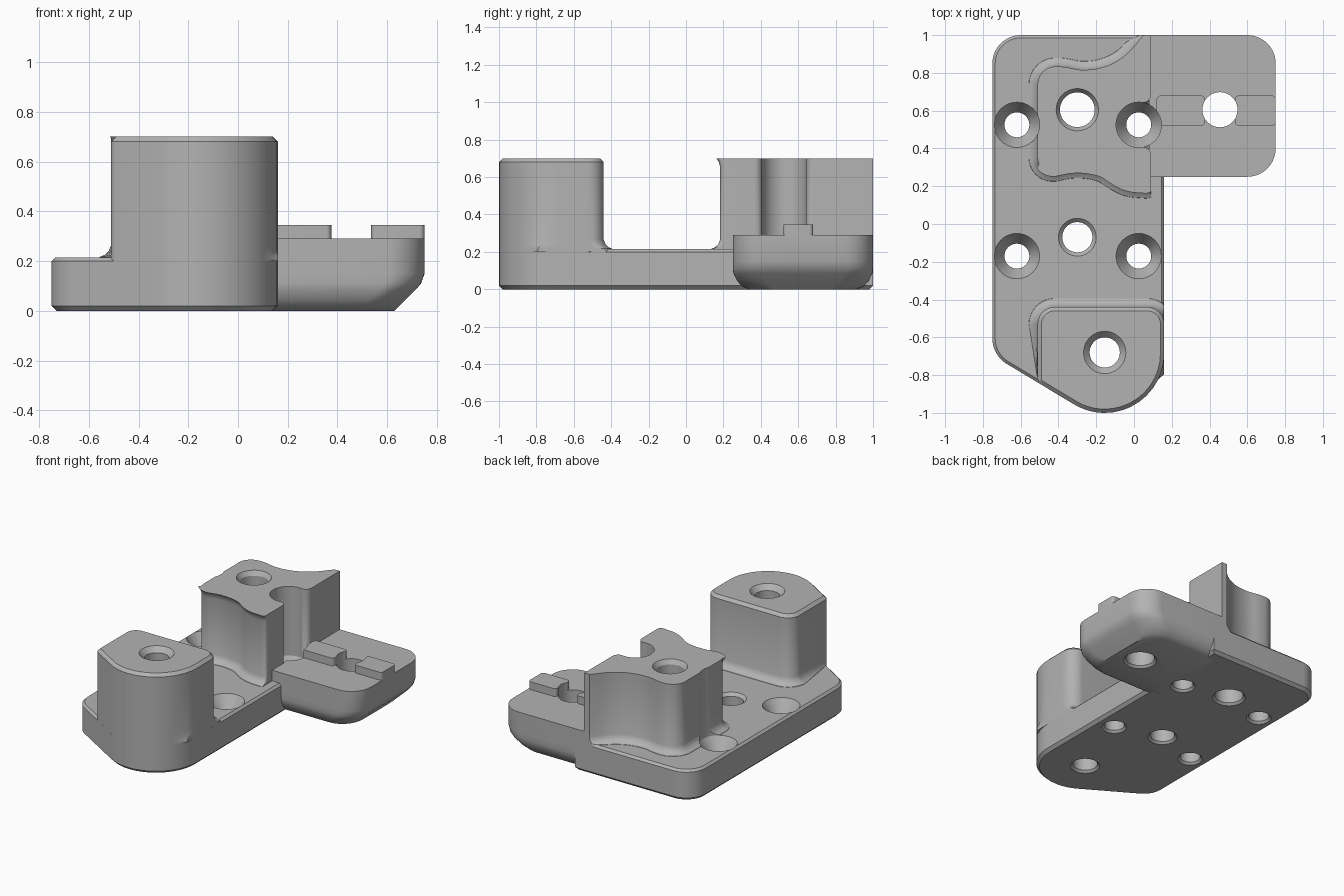
import bpy, bmesh, math
from mathutils import Vector

cube = bpy.data.objects.get("Cube")
if cube:
    bpy.data.objects.remove(cube, do_unlink=True)

grey = bpy.data.materials.new("machined_grey")
grey.use_nodes = True
grey.diffuse_color = (0.45, 0.45, 0.45, 1)
grey.node_tree.nodes["Principled BSDF"].inputs["Base Color"].default_value = (0.45, 0.45, 0.45, 1)


def rounded(corners, steps=10):
    """Closed outline from (x, y, setback) corners, each rounded by a circular arc."""
    pts = []
    n = len(corners)
    for i, (x, y, s) in enumerate(corners):
        p = Vector((x, y))
        a = (Vector(corners[i - 1][:2]) - p).normalized()
        b = (Vector(corners[(i + 1) % n][:2]) - p).normalized()
        if s == 0:
            pts.append(p)
            continue
        w = math.sin(a.angle(b) / 2)
        for k in range(steps + 1):
            t = k / steps
            c0, c1, c2 = (1 - t) ** 2, 2 * w * t * (1 - t), t * t
            pts.append((c0 * (p + a * s) + c1 * p + c2 * (p + b * s)) / (c0 + c1 + c2))
    return [p for i, p in enumerate(pts) if (p - pts[i - 1]).length > 1e-4]


def offset(pts, d, weight):
    """Move a counter-clockwise outline outward by d, scaled per point."""
    out = []
    for i, p in enumerate(pts):
        e, f = (p - pts[i - 1]).normalized(), (pts[(i + 1) % len(pts)] - p).normalized()
        m = Vector((e.y + f.y, -e.x - f.x)).normalized()
        miter = max(0.5, m.dot(Vector((e.y, -e.x))))
        out.append(p + m * (d * weight(p) / miter))
    return out


def skin(bm, rings):
    """Close a stack of (z, outline) rings into a solid."""
    rows = [[bm.verts.new((p.x, p.y, z)) for p in pts] for z, pts in rings]
    n = len(rows[0])
    for lo, hi in zip(rows, rows[1:]):
        for i in range(n):
            j = (i + 1) % n
            bm.faces.new((lo[i], lo[j], hi[j], hi[i]))
    bm.faces.new(rows[0][::-1])
    bm.faces.new(rows[-1])


def make(name, bm):
    bmesh.ops.recalc_face_normals(bm, faces=bm.faces)
    mesh = bpy.data.meshes.new(name)
    bm.to_mesh(mesh)
    bm.free()
    mesh.materials.append(grey)
    ob = bpy.data.objects.new(name, mesh)
    bpy.context.collection.objects.link(ob)
    return ob


def loft(name, pts, levels, weight=lambda p, z: 1, limit=None):
    bm = bmesh.new()
    rings = []
    for z, d in levels:
        ring = offset(pts, d, lambda p: weight(p, z))
        if limit:
            ring = [Vector((min(p.x, limit[0]), min(p.y, limit[1]))) for p in ring]
        rings.append((z, ring))
    skin(bm, rings)
    return make(name, bm)


TOP, HIGH, DECK = 0.215, 0.70, 0.29
FILLET = [(0.2, 0.055), (0.217, 0.045), (0.225, 0.026), (0.24, 0.01), (0.265, 0)]
parts = []

# Base plate with chamfered rims
plate = rounded([(0.16, 1, 0), (-0.75, 1, 0.15), (-0.75, -0.695, 0.09),
                 (-0.242, -1, 0.087), (0.16, -1, 0.315)])
parts.append(loft("base_plate", plate, [(0, -0.02), (0.02, 0), (0.2, 0), (TOP, -0.015)]))

# Front tower, flush with the rounded nose of the plate
nose = rounded([(0.16, -0.44, 0.09), (-0.51, -0.44, 0.09), (-0.51, -0.839, 0.02),
                (-0.242, -1, 0.087), (0.16, -1, 0.315)])
parts.append(loft("front_tower", nose, FILLET + [(HIGH - 0.02, 0), (HIGH, -0.02)],
                  lambda p, z: 1 if z > 0.5 or (p.y > -0.8 and p.x < 0.159) else 0, (0.16, 1)))

# Back tower with scooped sides and a lip along its front top edge
scoop = rounded([(0.09, 0.18, 0.03), (0.09, 0.405, 0.04), (0, 0.41, 0), (0, 0.64, 0),
                 (0.09, 0.645, 0.04), (0.09, 1, 0), (0.05, 1, 0), (-0.1, 0.82, 0.15),
                 (-0.29, 0.815, 0.03), (-0.38, 0.835, 0.04), (-0.51, 0.83, 0.09),
                 (-0.51, 0.28, 0.07), (-0.42, 0.27, 0.02), (-0.3, 0.3, 0.09),
                 (-0.17, 0.27, 0.03), (-0.05, 0.19, 0.06)])
parts.append(loft("back_tower", scoop,
                  FILLET + [(HIGH - 0.045, 0), (HIGH - 0.02, 0.006), (HIGH, 0.02)],
                  lambda p, z: 1 if z < 0.5 or p.y < 0.31 else 0, (0.09, 1)))

# Side wing with an undercut, rounded lower rim
bm = bmesh.new()
rings = []
for z, dx, dy in [(0, 0.12, 0.085), (0.015, 0.105, 0.05), (0.045, 0.075, 0.023),
                  (0.085, 0.035, 0.004), (0.11, 0.014, 0), (0.15, 0, 0), (DECK, 0, 0)]:
    x, lo, hi = 0.75 - dx, 0.25 + dy, 1 - dy
    rings.append((z, rounded([(0.08, lo, 0), (x, lo, 0.15), (x, hi, 0.15), (0.08, hi, 0)])))
skin(bm, rings)
parts.append(make("side_wing", bm))

# Locating keys on the wing
for name, x0, x1 in [("inner_key", 0.12, 0.375), ("outer_key", 0.535, 0.75)]:
    key = rounded([(x0, 0.52, 0.02), (x1, 0.52, 0.02), (x1, 0.68, 0.02), (x0, 0.68, 0.02)], 5)
    parts.append(loft(name, key, [(DECK - 0.02, 0), (0.345, 0)]))

# Drills: centre, bore radius, top height, mouth radius, mouth depth
drills = [(x, y, 0.066, TOP, 0.12, 0.085) for x in (-0.62, 0.025) for y in (0.525, -0.17)]
drills += [(-0.3, -0.07, 0.08, TOP, 0.1, 0.02), (-0.3, 0.605, 0.092, HIGH, 0.112, 0.03),
           (-0.155, -0.68, 0.08, HIGH, 0.112, 0.035), (0.455, 0.605, 0.093, 0.35, 0.093, 0.05)]
bm = bmesh.new()
for x, y, r, top, mouth, depth in drills:
    profile = [(-0.01, r + 0.025), (0.015, r), (top - depth, r), (top, mouth), (0.9, mouth)]
    skin(bm, [(z, [Vector((x + rad * math.cos(a), y + rad * math.sin(a)))
                   for a in (math.tau * k / 40 for k in range(40))]) for z, rad in profile])
cutter = make("drill_cutter", bm)
cutter.hide_render = True

# Cut the holes and shade every part
for ob in parts:
    bpy.ops.object.select_all(action="DESELECT")
    bpy.context.view_layer.objects.active = ob
    ob.select_set(True)
    cut = ob.modifiers.new("holes", "BOOLEAN")
    cut.operation, cut.solver, cut.object = "DIFFERENCE", "EXACT", cutter
    bpy.ops.object.modifier_apply(modifier=cut.name)
    bpy.ops.object.shade_smooth_by_angle(angle=math.radians(30))
bpy.data.objects.remove(cutter, do_unlink=True)
